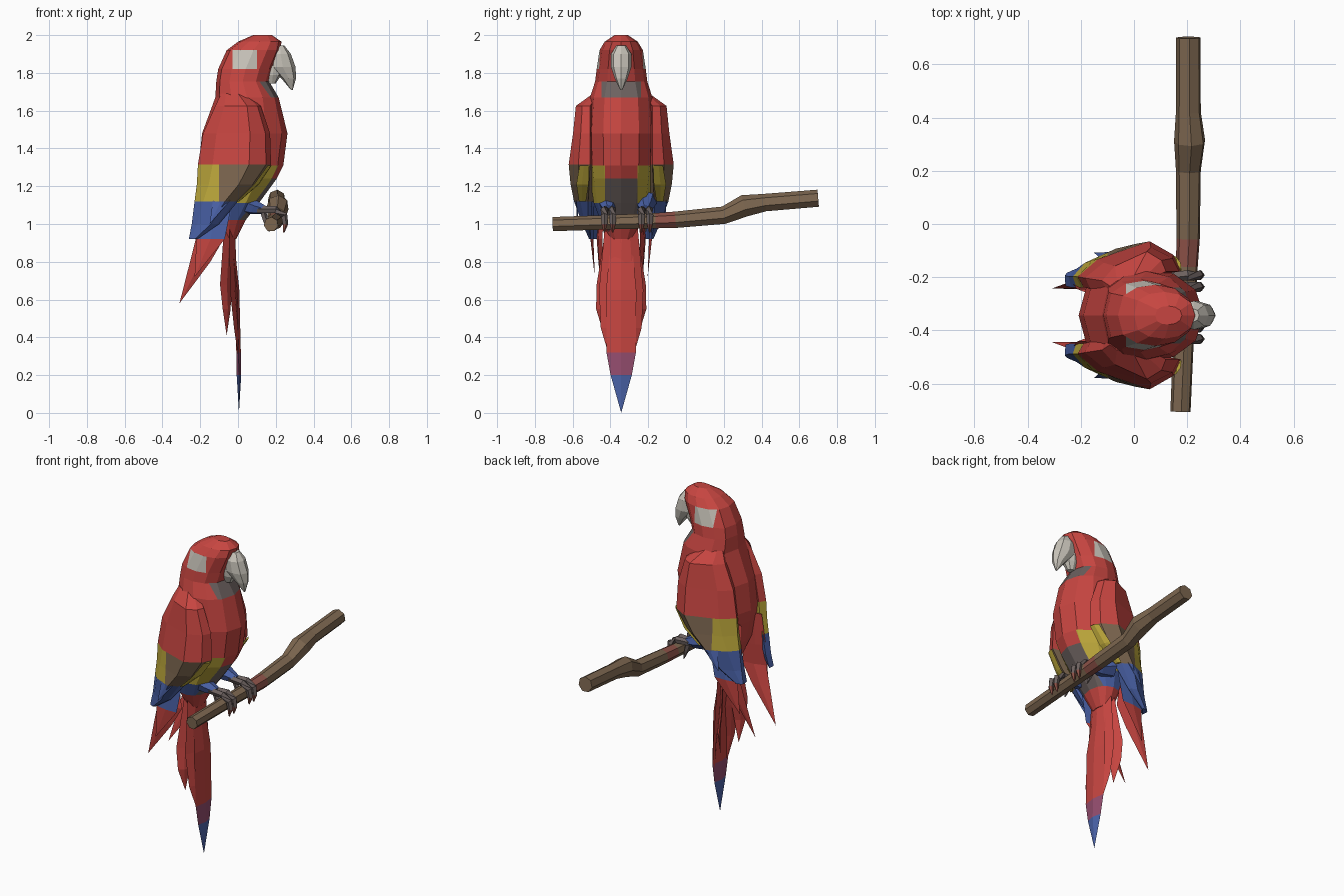
import bpy, bmesh, math
from mathutils import Vector

if "Cube" in bpy.data.objects:
    bpy.data.objects.remove(bpy.data.objects["Cube"], do_unlink=True)

MID = -0.343  # the bird's own plane of symmetry
COLOURS = {
    "red": (0.57, 0.06, 0.052), "yellow": (0.52, 0.40, 0.045),
    "blue": (0.07, 0.125, 0.40), "brown": (0.205, 0.135, 0.08),
    "grey": (0.15, 0.12, 0.115), "white": (0.58, 0.55, 0.49),
    "purple": (0.30, 0.075, 0.16), "dull red": (0.27, 0.085, 0.065),
}
NAMES = list(COLOURS)
MATS = []
for label, rgb in COLOURS.items():
    m = bpy.data.materials.new(label)
    m.use_nodes = True
    m.diffuse_color = (*rgb, 1)
    bsdf = m.node_tree.nodes["Principled BSDF"]
    bsdf.inputs["Base Color"].default_value = (*rgb, 1)
    bsdf.inputs["Roughness"].default_value = 0.8
    MATS.append(m)


def loft(name, rings, rule, cuts=()):
    """Skin point rings; rule(centre) names the colour.
    Each cut (axis, value, low z, high z) splits the faces within that height band."""
    bm = bmesh.new()
    rows = [[bm.verts.new(p) for p in ring] for ring in rings]
    n = len(rows[0])
    for a, b in zip(rows, rows[1:]):
        for i in range(n):
            j = (i + 1) % n
            bm.faces.new((a[i], a[j], b[j], b[i]))
    bm.faces.new(rows[0])
    bm.faces.new(rows[-1])
    bmesh.ops.remove_doubles(bm, verts=bm.verts, dist=0.0005)
    bmesh.ops.recalc_face_normals(bm, faces=bm.faces)
    for axis, value, low, high in cuts:
        band = [f for f in bm.faces if low < f.calc_center_median().z < high]
        edges = {e for f in band for e in f.edges}
        verts = {v for f in band for v in f.verts}
        normal = Vector((axis == 0, axis == 1, axis == 2))
        bmesh.ops.bisect_plane(bm, geom=[*band, *edges, *verts], dist=0.0001,
                               plane_co=normal * value, plane_no=normal)
    used = []
    for f in bm.faces:
        colour = rule(f.calc_center_median()) if callable(rule) else rule
        if colour not in used:
            used.append(colour)
        f.material_index = used.index(colour)
    me = bpy.data.meshes.new(name)
    bm.to_mesh(me)
    bm.free()
    for colour in used:
        me.materials.append(MATS[NAMES.index(colour)])
    bpy.context.collection.objects.link(bpy.data.objects.new(name, me))


def upright(name, rows, rule, sides=12, cuts=()):
    """Oval rings stacked in z, squarer at the back: (z, back x, front x, half width)."""
    rings = []
    for z, xb, xf, w in rows:
        ring = []
        for i in range(sides):
            c, s = math.cos(math.tau * i / sides), math.sin(math.tau * i / sides)
            y = math.copysign(abs(s) ** (0.65 if c < -0.01 else 0.9), s)
            ring.append(((xb + xf) / 2 + (xf - xb) / 2 * c, MID + w * y, z))
        rings.append(ring)
    loft(name, rings, rule, cuts)


def tube(name, path, rule, sides=6):
    """Round section swept along (x, y, z, radius) points."""
    pts = [Vector(p[:3]) for p in path]
    rings = []
    for i, p in enumerate(pts):
        d = (pts[min(i + 1, len(pts) - 1)] - pts[max(i - 1, 0)]).normalized()
        side = d.cross(Vector((0.3, 0.2, 1) if abs(d.z) < 0.8 else (0, 1, 0))).normalized()
        up = side.cross(d)
        angles = [math.tau * k / sides for k in range(sides)]
        rings.append([p + path[i][3] * (side * math.cos(a) + up * math.sin(a)) for a in angles])
    loft(name, rings, rule)


def feather(name, rows, across, rule, thick=0.008):
    """Thin diamond blade through (x, y, z, half width) rows."""
    u = Vector(across).normalized()
    v = u.cross(Vector((0, 0, 1))).normalized() * thick
    rings = []
    for x, y, z, w in rows:
        p = Vector((x, y, z))
        k = min(1, w / 0.03)
        rings.append([p + u * w, p + v * k, p - u * w, p - v * k])
    loft(name, rings, rule)


# Body and head
def body_colour(c):
    dy = abs(c.y - MID)
    if c.z > 1.8:
        return "white" if c.z < 1.92 and dy > 0.09 and -0.03 < c.x < 0.1 else "red"
    if 1.66 < c.z < 1.76 and c.x > 0.1 and dy < 0.105:
        return "grey"
    if c.z > 1.3 or c.z < 1.0 or c.x < -0.08:
        return "red"
    if c.z > 1.24:
        return "red" if dy < 0.085 else "yellow"
    if c.x > 0.0 and dy < 0.085:
        return "grey"
    return "yellow" if c.z > 1.12 else "blue"


upright("body", [
    (0.92, -0.09, -0.01, 0.06), (1.02, -0.13, 0.04, 0.11), (1.11, -0.17, 0.11, 0.145),
    (1.24, -0.20, 0.205, 0.165), (1.31, -0.208, 0.24, 0.173), (1.48, -0.19, 0.262, 0.178),
    (1.67, -0.12, 0.215, 0.165), (1.755, -0.115, 0.165, 0.138), (1.82, -0.105, 0.185, 0.13),
    (1.92, -0.06, 0.225, 0.115), (1.965, 0.0, 0.23, 0.088), (2.0, 0.08, 0.18, 0.035),
], body_colour, cuts=[
    (0, -0.03, 1.82, 1.92), (0, 0.1, 1.82, 1.92),
    (1, MID - 0.105, 1.67, 1.75), (1, MID + 0.105, 1.67, 1.75),
    (1, MID - 0.085, 1.02, 1.31), (1, MID + 0.085, 1.02, 1.31)])

# Beak
upright("upper_beak", [
    (1.945, 0.20, 0.245, 0.025), (1.90, 0.17, 0.28, 0.054), (1.83, 0.17, 0.305, 0.054),
    (1.77, 0.23, 0.307, 0.034), (1.71, 0.28, 0.29, 0.006),
], "white", 8)
upright("lower_beak", [
    (1.84, 0.14, 0.24, 0.045), (1.79, 0.14, 0.23, 0.04), (1.745, 0.16, 0.20, 0.02),
], "white", 8)


# Wings
def wing_colour(c):
    if c.z > 1.31:
        return "red"
    if c.z > 1.11:
        return "yellow" if c.x < -0.1 else "brown"
    return "blue"


def quill_colour(c):
    return "blue" if c.z > 0.92 else "red"


# z, back x, front x, then sideways offset of back corner, front edge and outer bulge
WING = [
    (1.69, -0.09, 0.04, 0.11, 0.12, 0.15), (1.625, -0.12, 0.12, 0.13, 0.165, 0.24),
    (1.48, -0.185, 0.17, 0.14, 0.165, 0.255), (1.315, -0.212, 0.175, 0.145, 0.165, 0.278),
    (1.21, -0.218, 0.10, 0.145, 0.17, 0.268), (1.12, -0.23, 0.0, 0.145, 0.175, 0.25),
    (1.0, -0.245, -0.10, 0.145, 0.175, 0.205), (0.92, -0.26, -0.215, 0.15, 0.16, 0.17),
]
for s, label in ((1, "left"), (-1, "right")):
    rings = []
    for z, xb, xf, yb, yf, yo in WING:
        d = xf - xb
        outline = [(xb + 0.06 * d, yb - 0.04), (xb, yb), (xb + 0.2 * d, yb + 0.5 * (yo - yb)),
                   (xb + 0.7 * d, yo), (xb + 0.93 * d, yf + 0.55 * (yo - yf)), (xf, yf),
                   (xb + 0.5 * d, (yb + yf) / 2 - 0.02)]
        rings.append([(x, MID + s * y, z) for x, y in outline])
    loft(label + "_wing", rings, wing_colour, [(0, -0.1, 1.13, 1.31)])

    def side(*rows):
        return [(x, MID + s * y, z, w) for x, y, z, w in rows]

    # Flight feathers below the wing
    feather(label + "_long_quill", side(
        (-0.17, 0.09, 1.25, 0.045), (-0.165, 0.105, 1.05, 0.065), (-0.15, 0.115, 0.92, 0.075),
        (-0.20, 0.11, 0.80, 0.055), (-0.31, 0.10, 0.58, 0.0)), (1, -0.2 * s, 0), "red")
    feather(label + "_short_quill", side(
        (-0.11, 0.15, 1.12, 0.08), (-0.145, 0.155, 0.92, 0.075),
        (-0.23, 0.14, 0.72, 0.0)), (1, 0.1 * s, 0), quill_colour)
    feather(label + "_covert_tip", side(
        (-0.06, 0.225, 1.2, 0.05), (-0.09, 0.23, 1.12, 0.045),
        (-0.15, 0.235, 1.0, 0.0)), (1, 0.2 * s, 0), wing_colour)
    # Yellow lining along the front edge of the wing
    feather(label + "_wing_lining", side(
        (0.168, 0.195, 1.31, 0.028), (0.098, 0.205, 1.21, 0.035),
        (0.0, 0.205, 1.12, 0.02)), (-0.4, s, 0), "yellow")

    # Tail side feathers
    feather(label + "_outer_tail_feather", side(
        (-0.05, 0.05, 0.98, 0.04), (-0.065, 0.09, 0.68, 0.05),
        (-0.06, 0.105, 0.55, 0.035), (-0.06, 0.09, 0.41, 0.0)), (-0.6, 0.8 * s, 0), "red")
    feather(label + "_inner_tail_feather", side(
        (-0.03, 0.04, 0.98, 0.05), (-0.025, 0.065, 0.65, 0.055),
        (-0.01, 0.075, 0.45, 0.035), (0.005, 0.055, 0.27, 0.0)), (-0.3, 0.9 * s, 0), "red")


# Middle tail feather
def tail_colour(c):
    return "red" if c.z > 0.32 else "purple" if c.z > 0.2 else "blue"


feather("middle_tail_feather", [
    (-0.04, MID, 0.98, 0.05), (-0.005, MID, 0.65, 0.08), (0.003, MID, 0.32, 0.078),
    (0.005, MID, 0.2, 0.056), (0.005, MID, 0.0, 0.0)], (0, 1, 0), tail_colour, 0.012)


# Legs and gripping toes
def toe_colour(c):
    return "grey" if c.z > 0.985 else "dull red"


for y, label in ((-0.214, "left"), (-0.41, "right")):
    tube(label + "_thigh", [(0.0, y, 1.12, 0.06), (0.08, y, 1.09, 0.042), (0.14, y, 1.075, 0.024)], "blue")
    for off, toe in ((0.022, "a"), (-0.022, "b")):
        tube(label + "_toe_" + toe, [
            (0.10, y + off / 2, 1.075, 0.02), (0.20, y + off, 1.075, 0.02), (0.243, y + off, 1.045, 0.02),
            (0.25, y + off, 1.0, 0.016), (0.242, y + off, 0.955, 0.004)], toe_colour, 5)
    tube(label + "_hind_toe", [
        (0.13, y, 1.07, 0.018), (0.145, y, 1.02, 0.016), (0.165, y, 0.96, 0.004)], "grey", 5)


# Branch, with one stained stretch beside the left foot
def branch_colour(c):
    return "dull red" if -0.17 < c.y < -0.05 else "brown"


tube("branch", [
    (0.175, -0.705, 0.998, 0.039), (0.19, -0.35, 1.01, 0.04), (0.199, -0.16, 1.016, 0.042),
    (0.204, -0.055, 1.021, 0.045), (0.205, 0.2, 1.045, 0.048), (0.21, 0.31, 1.095, 0.06),
    (0.205, 0.42, 1.112, 0.048), (0.205, 0.7, 1.135, 0.047)], branch_colour, 7)
